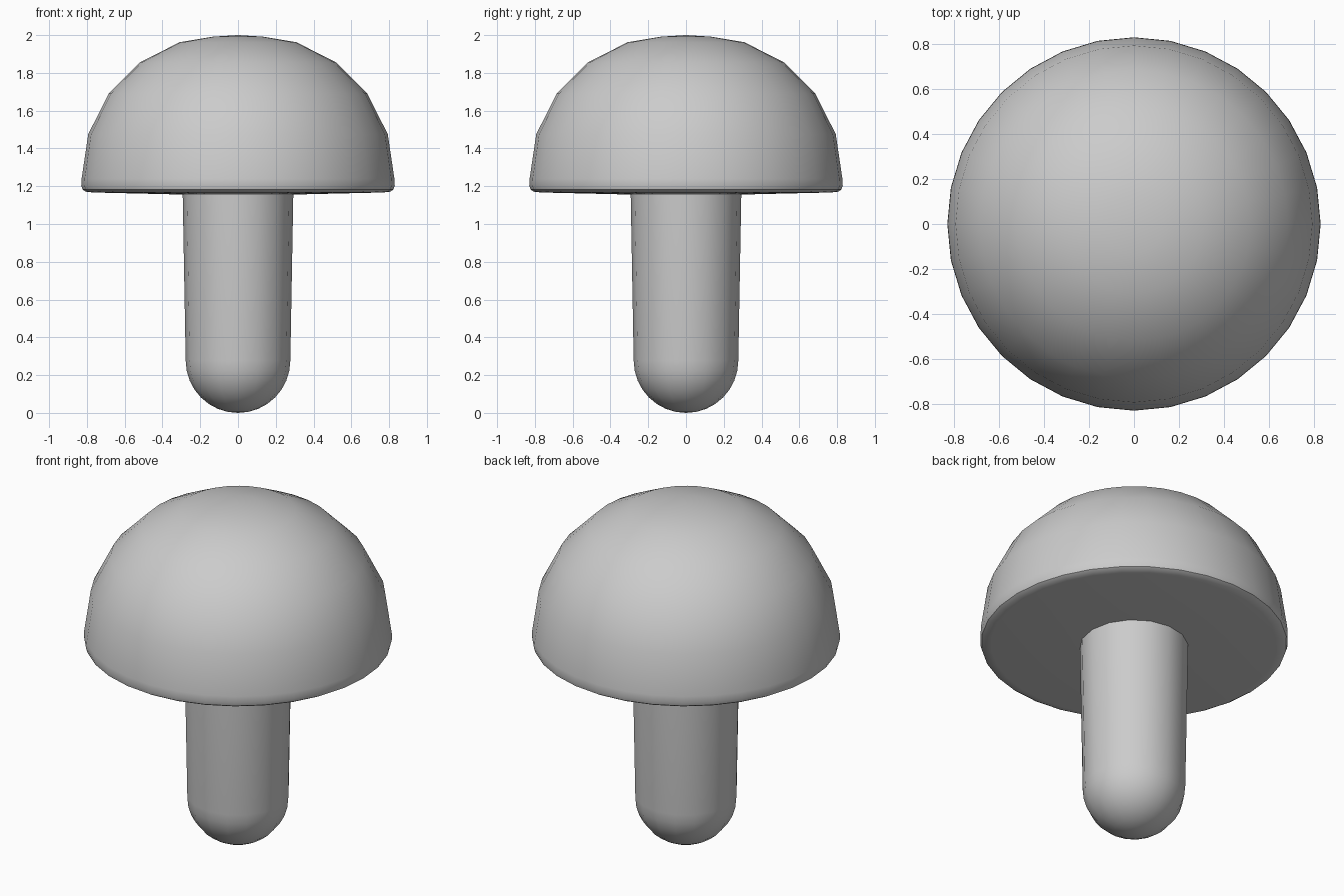
import bpy, bmesh
from math import sin, cos, pi, radians

if "Cube" in bpy.data.objects:
    bpy.data.objects.remove(bpy.data.objects["Cube"])


def lathe(name, profile, sides, angle):
    """Revolve (radius, height) points about z; zero-radius ends become poles."""
    bm = bmesh.new()
    rings = []
    for r, z in profile:
        if r == 0:
            rings.append([bm.verts.new((0, 0, z))] * sides)
        else:
            rings.append([bm.verts.new((r * cos(2 * pi * i / sides),
                                        r * sin(2 * pi * i / sides), z))
                          for i in range(sides)])
    for a, b in zip(rings, rings[1:]):
        for i in range(sides):
            j = (i + 1) % sides
            bm.faces.new(dict.fromkeys((a[i], a[j], b[j], b[i])))
    bmesh.ops.recalc_face_normals(bm, faces=bm.faces)
    mesh = bpy.data.meshes.new(name)
    bm.to_mesh(mesh)
    bm.free()
    obj = bpy.data.objects.new(name, mesh)
    bpy.context.collection.objects.link(obj)
    bpy.ops.object.select_all(action='DESELECT')
    obj.select_set(True)
    bpy.context.view_layer.objects.active = obj
    bpy.ops.object.shade_smooth_by_angle(angle=radians(angle))
    return obj


# Domed cap with a small rounded rim and a nearly flat underside
cap_profile = [(0, 1.152), (0.3, 1.156), (0.77, 1.167), (0.805, 1.171),
               (0.823, 1.182), (0.83, 1.205), (0.828, 1.24),
               (0.793, 1.475), (0.685, 1.69), (0.52, 1.855),
               (0.31, 1.962), (0.13, 1.992), (0, 2.0)]
lathe("mushroom_cap", cap_profile, 32, 30)

# Slightly tapered stem with a hemispherical foot
foot_r = 0.277
stem_profile = [(0, 0)]
for k in range(1, 9):
    t = k / 8 * pi / 2
    stem_profile.append((foot_r * sin(t), foot_r * (1 - cos(t))))
stem_profile += [(0.293, 1.165), (0, 1.165)]
lathe("mushroom_stem", stem_profile, 16, 35)
